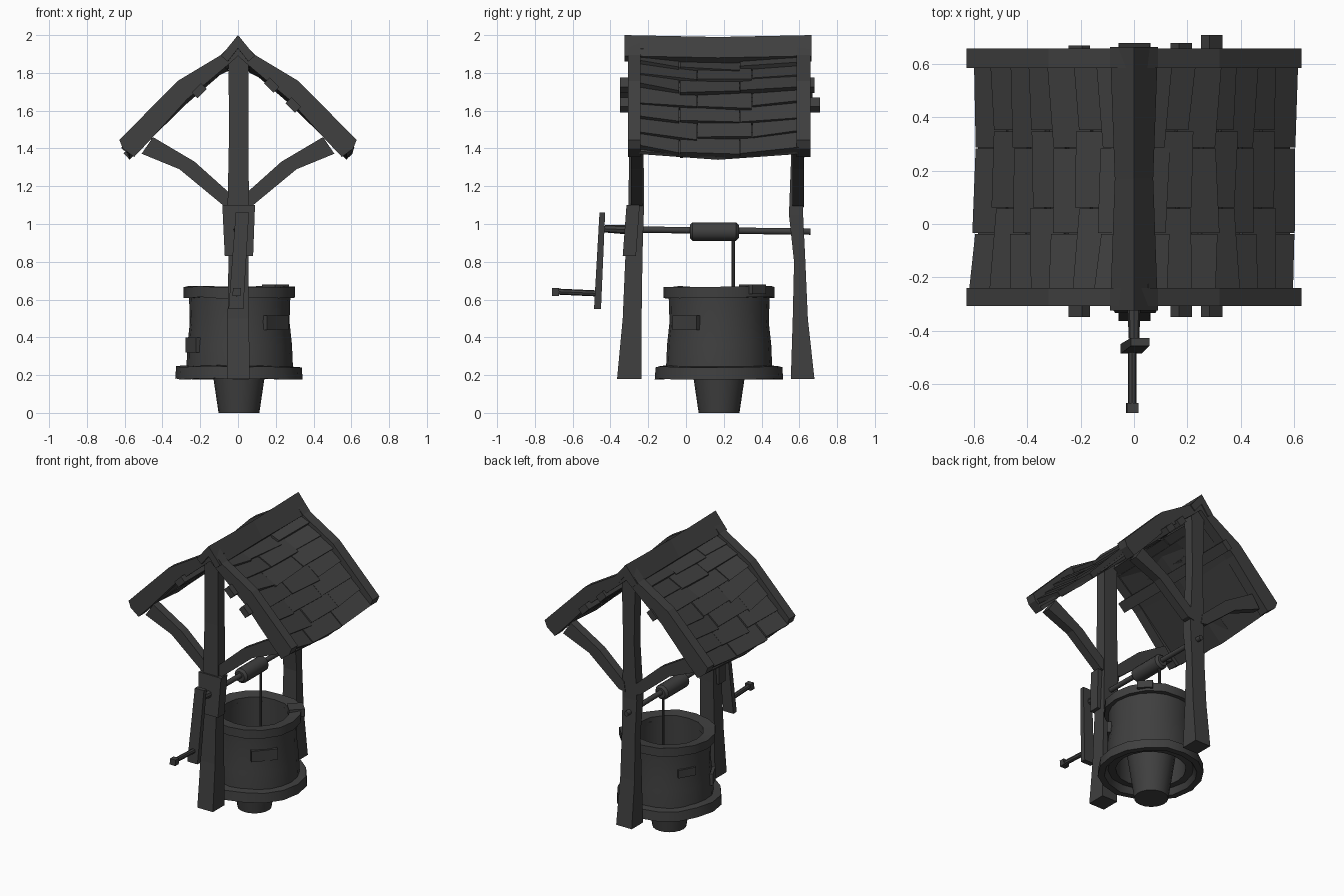
import bpy, bmesh, math, random
from mathutils import Vector

if "Cube" in bpy.data.objects:
    bpy.data.objects.remove(bpy.data.objects["Cube"])

random.seed(4)
WX, WY = 0.008, 0.175          # centre of the well

# Dark grey used for every part
DARK = bpy.data.materials.new("dark_grey")
DARK.diffuse_color = (0.05, 0.05, 0.05, 1)
DARK.use_nodes = True
DARK.node_tree.nodes["Principled BSDF"].inputs["Base Color"].default_value = DARK.diffuse_color


def jit(a):
    return random.uniform(-a, a)


def loft(name, rings, closed=False, smooth=False):
    """Skin a list of equal-length point rings."""
    bm = bmesh.new()
    vs = [[bm.verts.new(p) for p in r] for r in rings]
    n = len(vs[0])
    for k in range(len(vs) if closed else len(vs) - 1):
        a, b = vs[k], vs[(k + 1) % len(vs)]
        for i in range(n):
            j = (i + 1) % n
            bm.faces.new((a[i], a[j], b[j], b[i]))
    if not closed:
        bm.faces.new(vs[0])
        bm.faces.new(vs[-1])
    bmesh.ops.recalc_face_normals(bm, faces=bm.faces)
    me = bpy.data.meshes.new(name)
    bm.to_mesh(me)
    bm.free()
    me.materials.append(DARK)
    ob = bpy.data.objects.new(name, me)
    bpy.context.collection.objects.link(ob)
    if smooth:
        bpy.ops.object.select_all(action='DESELECT')
        ob.select_set(True)
        bpy.context.view_layer.objects.active = ob
        bpy.ops.object.shade_smooth_by_angle(angle=math.radians(32))
    return ob


def post(name, secs):
    """Square beam along z: sections (x0, x1, y0, y1, z)."""
    return loft(name, [[(a, c, z), (b, c, z), (b, d, z), (a, d, z)] for a, b, c, d, z in secs])


def prism(name, pts, y0, y1, s=1):
    return loft(name, [[(s * x, y, z) for x, z in pts] for y in (y0, y1)])


def lathe(name, prof, n, cx, cy, wob=0.0, smooth=True):
    """Closed (r, z) profile turned about a vertical axis."""
    rings = []
    for k in range(n):
        a = math.tau * k / n
        w, h = jit(wob), jit(wob)
        rings.append([(cx + (r + w) * math.cos(a), cy + (r + w) * math.sin(a), z + h * (r > 0.23))
                      for r, z in prof])
    return loft(name, rings, closed=True, smooth=smooth)


def rod(name, secs, n=12, smooth=True):
    """Round bar along y: sections (y, z, radius)."""
    return loft(name, [[(r * math.cos(math.tau * i / n), y, z + r * math.sin(math.tau * i / n))
                        for i in range(n)] for y, z, r in secs], smooth=smooth)


# Well: base ring hollow underneath, wall and rim
lathe("well_base", [(0.265, 0.235), (0.295, 0.18), (0.337, 0.18), (0.332, 0.245), (0.265, 0.25)],
      16, WX, WY, 0.005)
lathe("well_wall", [(0.222, 0.21), (0.282, 0.22), (0.276, 0.36), (0.263, 0.48), (0.268, 0.63), (0.222, 0.63)],
      20, WX, WY, 0.002)
lathe("well_rim", [(0.22, 0.61), (0.297, 0.61), (0.297, 0.668), (0.22, 0.66)], 16, WX, WY, 0.004)


# Raised stones on wall and rim
def stone(name, deg, r0, r1, z0, z1, w):
    a = math.radians(deg)
    u, t = Vector((math.cos(a), math.sin(a), 0)), Vector((-math.sin(a), math.cos(a), 0))
    c = Vector((WX, WY, 0))
    loft(name, [[c + u * r + t * q + Vector((0, 0, z)) for q, z in ((-w, z0), (w, z0), (w, z1), (-w, z1))]
                for r in (r0, r1)])


stone("wall_stone_front", -42, 0.24, 0.274, 0.44, 0.515, 0.085)
stone("wall_stone_low", 207, 0.24, 0.289, 0.32, 0.40, 0.06)
stone("wall_stone_back", 150, 0.24, 0.272, 0.45, 0.505, 0.06)
stone("rim_stone", 43, 0.21, 0.312, 0.63, 0.68, 0.05)

# Bucket and rope
lathe("bucket", [(0.001, 0.0), (0.108, 0.0), (0.157, 0.33), (0.137, 0.33), (0.09, 0.03), (0.001, 0.03)],
      20, 0.005, 0.175)
lathe("rope", [(0.0005, 0.03), (0.009, 0.03), (0.009, 0.93), (0.0005, 0.93)], 8, 0.0, 0.25)

# Posts and the front axle block
post("front_post", [(-.058, .062, -.365, -.235, .18), (-.055, .058, -.335, -.235, .5),
                    (-.05, .055, -.32, -.23, .85), (-.055, .058, -.305, -.222, 1.1),
                    (-.048, .055, -.3, -.225, 1.45), (-.05, .055, -.3, -.225, 1.93)])
post("front_axle_block", [(-.07, .08, -.335, -.265, .83), (-.083, .09, -.315, -.245, 1.1)])
post("back_post", [(-.058, .062, .555, .68, .18), (-.055, .055, .565, .645, .5),
                   (-.05, .052, .572, .632, .8), (-.055, .055, .545, .62, 1.05),
                   (-.04, .045, .56, .628, 1.45), (-.05, .055, .56, .63, 1.93)])

# Braces and gable boards, both slopes at both ends
brace = [(.03, 1.09), (.08, 1.10), (.31, 1.29), (.51, 1.372), (.45, 1.46), (.23, 1.33), (.04, 1.16)]
gable = [(0, 1.99), (.09, 1.895), (.32, 1.757), (.628, 1.445), (.61, 1.40), (.55, 1.355),
         (.46, 1.45), (.27, 1.66), (.05, 1.845), (0, 1.89)]
for side, s in (("right", 1), ("left", -1)):
    for end, b0, b1, g0, g1 in (("front", -.29, -.23, -.308, -.24), ("back", .565, .625, .585, .658)):
        prism(f"{end}_brace_{side}", brace, b0, b1, s)
        prism(f"{end}_gable_board_{side}", gable, g0, g1, s)

# Sagging boarding under the shingles
for side, s in (("right", 1), ("left", -1)):
    loft(f"roof_boarding_{side}", [[(s * x, y, z - d) for x, z in
                                    ((.03, 1.875), (.27, 1.668), (.575, 1.37), (.585, 1.385), (.28, 1.683), (.03, 1.89))]
                                   for y, d in ((-.245, 0), (.17, .03), (.59, 0))])

# Ridge cap, narrower and lower in the middle
vee = [(0, 2.0), (.09, 1.89), (.055, 1.86), (0, 1.93), (-.055, 1.86), (-.09, 1.89)]
loft("ridge_cap", [[(x * k, y, z - d) for x, z in vee]
                   for y, k, d in ((-.325, 1, 0), (.17, .8, .01), (.665, 1, 0))])

# Purlin ends poking out through the gables
for i, (x, z, y0, y1, t) in enumerate(((-.205, 1.705, -.35, .67, 45), (.178, 1.735, -.35, .68, -45),
                                       (.292, 1.63, -.35, .71, -45))):
    c, s = math.cos(math.radians(t)), math.sin(math.radians(t))
    prism(f"purlin_{i}", [(x + u * c - v * s, z + u * s + v * c)
                          for u, v in ((-.035, -.022), (.035, -.022), (.035, .022), (-.035, .022))], y0, y1)

# Shingles: staggered rows following the bent slope, sagging in the middle
path = [Vector((.04, 1.905)), Vector((.30, 1.735)), Vector((.602, 1.40))]
L0 = (path[1] - path[0]).length
L1 = (path[2] - path[1]).length


def slope(d, off):
    t = ((path[1] - path[0]) if d < L0 else (path[2] - path[1])).normalized()
    p = path[0] + t * d if d < L0 else path[1] + t * (d - L0)
    return p + Vector((-t.y, t.x)) * off


ROWS = 7
step = (L0 + L1) / ROWS
for side, s in (("right", 1), ("left", -1)):
    for r in range(ROWS):
        cuts = (-.25, -.035, .285, .60) if r % 2 == 0 else (-.25, .06, .35, .60)
        for k in range(3):
            y0, y1 = cuts[k] + .002, cuts[k + 1] - .002
            tw, ln, up = jit(.012), jit(.008), jit(.004)
            rings = []
            for d, lo, hi in ((max(0, (r - .45) * step), -.04, -.008), ((r + 1) * step + ln, -.022, .013)):
                ring = []
                for y, off, q in ((y0, lo, -tw), (y1, lo, tw), (y1, hi, tw), (y0, hi, -tw)):
                    p = slope(d + q, off + up)
                    sag = .034 * (1 - ((y - .17) / .43) ** 2)
                    ring.append((s * (p.x - sag * .4), y, p.y - sag))
                rings.append(ring)
            loft(f"shingle_{side}_{r}_{k}", rings)

# Windlass: axle, drum, crank arm and handle
rod("axle", [(-.44, .972, .017), (.66, .96, .017)])
rod("axle_hub", [(-.43, .975, .02), (-.32, .97, .024)], 8)
rod("drum", [(.02, .96, .035), (.035, .96, .05), (.265, .96, .05), (.28, .96, .035)], 14)
post("crank_arm", [(-.05, .028, -.487, -.45, .55), (-.012, .058, -.458, -.428, 1.06)])
rod("crank_handle", [(-.46, .632, .016), (-.68, .642, .016)], 8)
post("handle_knob", [(-.03, .014, -.71, -.672, .62), (-.026, .016, -.71, -.672, .662)])
bpy.data.objects["crank_handle"].location.x = -.007
